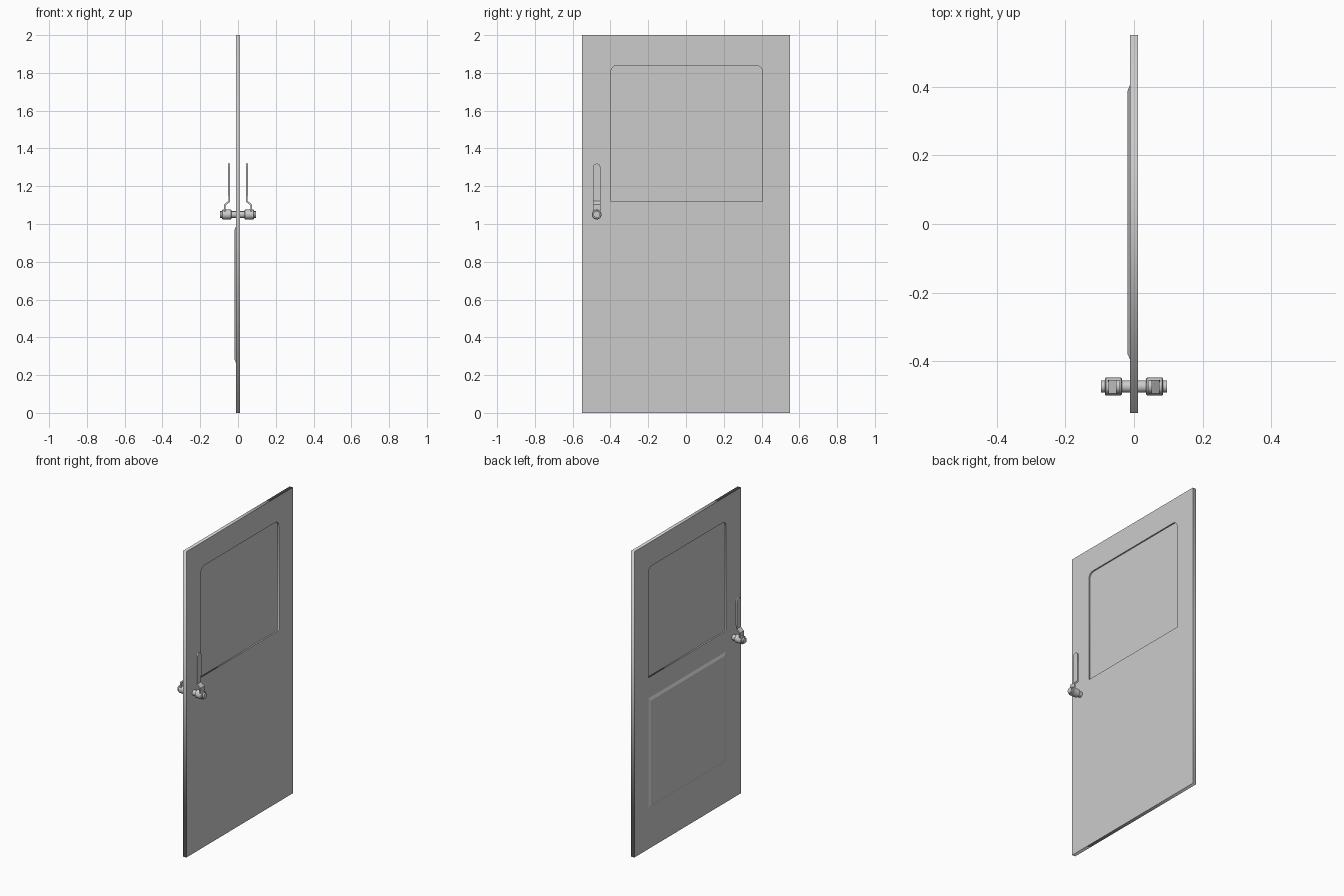
import bpy, bmesh, math

if "Cube" in bpy.data.objects:
    bpy.data.objects.remove(bpy.data.objects["Cube"])

T = 0.0116                 # half thickness of the door
HY, HZ = -0.473, 1.05      # handle axis position


def rounded_top(y0, y1, z0, z1, r, n=6):
    pts = [(y0, z0), (y1, z0)]
    for cy, start in ((y1 - r, 0), (y0 + r, 90)):
        for i in range(n + 1):
            a = math.radians(start + 90 * i / n)
            pts.append((cy + r * math.cos(a), z1 - r + r * math.sin(a)))
    return pts


def plate(name, loops, half):
    """Filled outline in the YZ plane (inner loops are holes), thick along x."""
    cu = bpy.data.curves.new(name, 'CURVE')
    cu.dimensions, cu.fill_mode, cu.extrude = '2D', 'BOTH', half
    for loop in loops:
        sp = cu.splines.new('POLY')
        sp.points.add(len(loop) - 1)
        for p, (y, z) in zip(sp.points, loop):
            p.co = (y, z, 0, 1)
        sp.use_cyclic_u = True
    ob = bpy.data.objects.new(name, cu)
    ob.rotation_euler = (math.pi / 2, 0, math.pi / 2)
    bpy.context.collection.objects.link(ob)
    activate(ob)
    bpy.ops.object.convert(target='MESH')
    return bpy.context.object


def activate(ob):
    bpy.ops.object.select_all(action='DESELECT')
    ob.select_set(True)
    bpy.context.view_layer.objects.active = ob


def finish(name, bm):
    bmesh.ops.recalc_face_normals(bm, faces=bm.faces)
    me = bpy.data.meshes.new(name)
    bm.to_mesh(me)
    bm.free()
    ob = bpy.data.objects.new(name, me)
    bpy.context.collection.objects.link(ob)
    return ob


def loft(bm, rings, closed=True):
    """Skin a list of vertex rings; closed rings also get end caps."""
    rings = [[bm.verts.new(c) for c in r] for r in rings]
    n = len(rings[0])
    for a, b in zip(rings, rings[1:]):
        for i in range(n if closed else n - 1):
            j = (i + 1) % n
            bm.faces.new((a[i], a[j], b[j], b[i]))
    if closed:
        bm.faces.new(rings[0])
        bm.faces.new(rings[-1])


def lathe(name, profile, n=24):
    """Turned part around the handle axis, profile of (x, radius)."""
    bm = bmesh.new()
    loft(bm, [[(x, HY + r * math.cos(2 * math.pi * i / n),
                HZ + r * math.sin(2 * math.pi * i / n)) for i in range(n)]
              for x, r in profile])
    ob = finish(name, bm)
    activate(ob)
    bpy.ops.object.shade_smooth_by_angle(angle=math.radians(30))
    return ob


# door slab with window opening, and the recessed pane
window = rounded_top(-0.398, 0.405, 1.12, 1.84, 0.036)
slab = [(-0.55, 0), (0.55, 0), (0.55, 2), (-0.55, 2)]
plate("door_slab", [slab, window], T)
plate("window_pane", [window], 0.003)

# raised lower panel with sloped edges
bm = bmesh.new()
rings = []
for x, d in ((-0.006, 0), (-T, 0), (-0.019, 0.018)):
    y0, y1, z0, z1 = -0.395 + d, 0.405 - d, 0.267 + d, 0.985 - d
    rings.append([(x, y0, z0), (x, y1, z0), (x, y1, z1), (x, y0, z1)])
loft(bm, rings)
finish("lower_panel", bm)

# handle spindle through the door
lathe("handle_spindle", [(-0.096, 0.0175), (0.096, 0.0175)])

for side, s in (("inner", -1), ("outer", 1)):
    # hub with chamfered rims
    lathe(side + "_handle_hub", [(s * 0.035, 0.022), (s * 0.038, 0.026),
                                 (s * 0.082, 0.026), (s * 0.085, 0.022)])
    # cranked flat lever with rounded tip
    w = 0.0195
    stations = [(0.07, 1.065, w), (0.07, 1.10, w), (0.047, 1.12, w)]
    for k in range(9):
        a = math.radians(85 * k / 8)
        stations.append((0.047, 1.30 + w * math.sin(a), w * math.cos(a)))
    bm = bmesh.new()
    loft(bm, [[(s * x, HY - h, z), (s * x, HY + h, z)] for x, z, h in stations],
         closed=False)
    lever = finish(side + "_handle_lever", bm)
    mod = lever.modifiers.new("thickness", 'SOLIDIFY')
    mod.thickness, mod.offset = 0.01, 0
